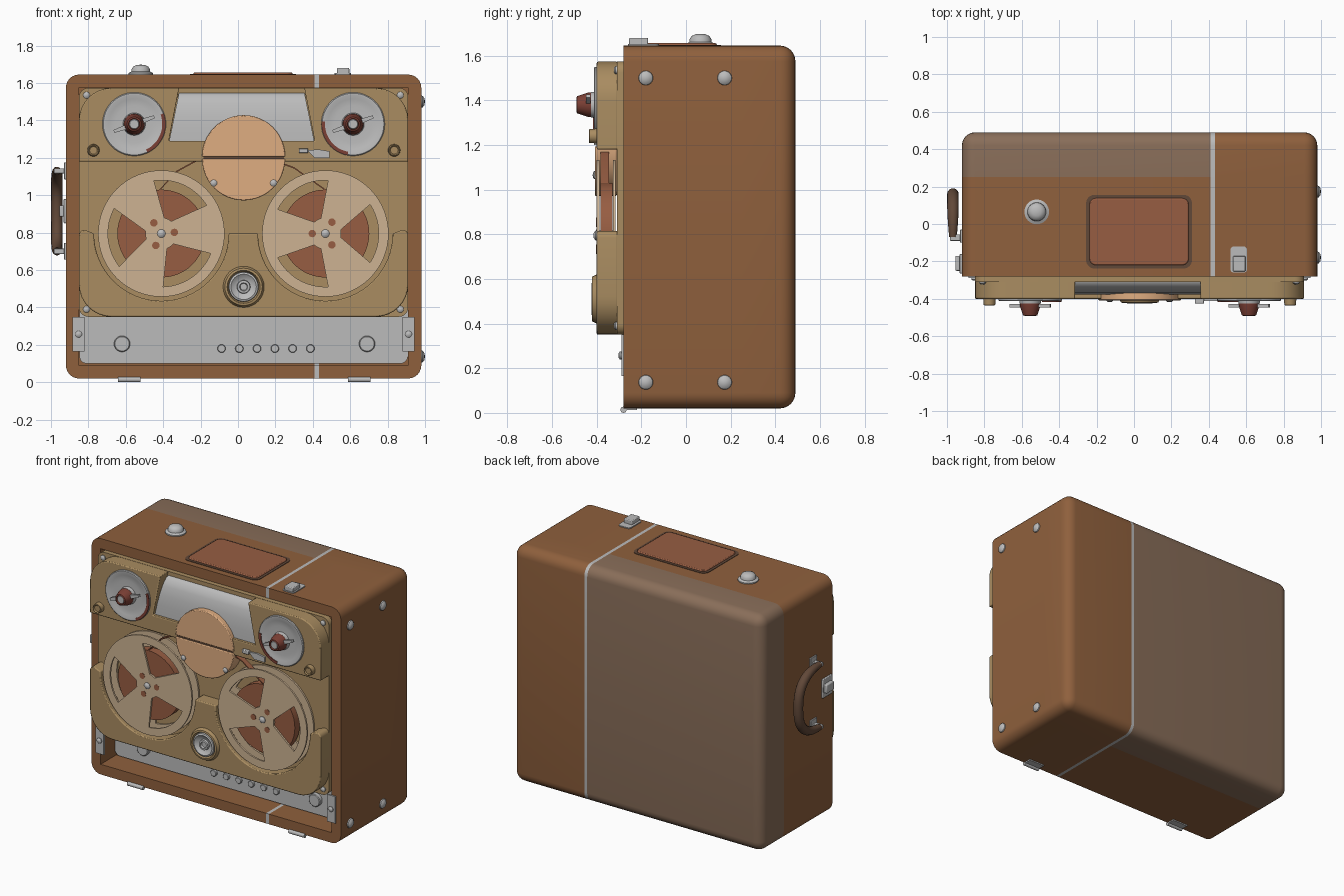
import bpy, bmesh
from math import sin, cos, pi, radians
from mathutils import Vector, Matrix

if "Cube" in bpy.data.objects:
    bpy.data.objects.remove(bpy.data.objects["Cube"])


def mat(name, *rgb):
    m = bpy.data.materials.new(name)
    m.diffuse_color = (*rgb, 1)
    m.use_nodes = True
    m.node_tree.nodes["Principled BSDF"].inputs["Base Color"].default_value = m.diffuse_color
    return m


BROWN = mat("brown_leather", .275, .117, .046)
TAUPE = mat("taupe_cloth", .25, .155, .1)
STEEL = mat("steel", .5, .5, .5)
TAN = mat("tan_plastic", .4, .265, .12)
CREAM = mat("cream_plastic", .61, .45, .29)
PEACH = mat("peach_plastic", .74, .42, .22)
RED = mat("red_brown", .31, .11, .055)
MAROON = mat("maroon", .2, .05, .035)
DARK = mat("dark_brown", .12, .065, .04)


def finish(name, bm, material=None, bevel=0):
    me = bpy.data.meshes.new(name)
    bmesh.ops.recalc_face_normals(bm, faces=bm.faces)
    bm.to_mesh(me)
    bm.free()
    ob = bpy.data.objects.new(name, me)
    bpy.context.collection.objects.link(ob)
    me.materials.append(material or STEEL)
    if bevel:
        b = ob.modifiers.new("bevel", 'BEVEL')
        b.width, b.segments, b.limit_method, b.angle_limit = bevel, 2, 'ANGLE', radians(50)
    return ob


def box(name, x0, x1, y0, y1, z0, z1, material=None, bevel=0):
    bm = bmesh.new()
    bmesh.ops.create_cube(bm, size=1, matrix=Matrix.Translation(((x0 + x1) / 2, (y0 + y1) / 2, (z0 + z1) / 2))
                          @ Matrix.Diagonal((x1 - x0, y1 - y0, z1 - z0, 1)))
    return finish(name, bm, material, bevel)


def lathe(name, loc, axis, profile, material=None, n=32):
    """Revolve (radius, height) points about an axis through loc."""
    bm = bmesh.new()
    rings = [[bm.verts.new((r * cos(2 * pi * i / n), r * sin(2 * pi * i / n), h)) for i in range(n)]
             for r, h in profile]
    for a, b in zip(rings, rings[1:]):
        for i in range(n):
            bm.faces.new((a[i], a[i - 1], b[i - 1], b[i]))
    bmesh.ops.remove_doubles(bm, verts=bm.verts, dist=1e-5)
    rot = Vector((0, 0, 1)).rotation_difference(Vector(axis)).to_matrix().to_4x4()
    bm.transform(Matrix.Translation(loc) @ rot)
    return finish(name, bm, material)


def arc(cx, cz, r, a0, a1, n=8):
    return [(cx + r * cos(radians(a0 + (a1 - a0) * i / n)), cz + r * sin(radians(a0 + (a1 - a0) * i / n)))
            for i in range(n + 1)]


def circle(cx, cz, r, n=48):
    return arc(cx, cz, r, 0, 360, n)[:-1]


def rrect(x0, x1, z0, z1, r):
    return (arc(x1 - r, z1 - r, r, 0, 90) + arc(x0 + r, z1 - r, r, 90, 180)
            + arc(x0 + r, z0 + r, r, 180, 270) + arc(x1 - r, z0 + r, r, 270, 360))


def curve_mesh(cu):
    ob = bpy.data.objects.new("tmp", cu)
    bpy.context.collection.objects.link(ob)
    me = bpy.data.meshes.new_from_object(ob.evaluated_get(bpy.context.evaluated_depsgraph_get()))
    bm = bmesh.new()
    bm.from_mesh(me)
    bpy.data.objects.remove(ob)
    bpy.data.meshes.remove(me)
    bmesh.ops.remove_doubles(bm, verts=bm.verts, dist=1e-5)
    return bm


def prism(name, loops, d0, d1, material=None, bevel=0, up=False):
    """Filled outline (extra loops are holes), extruded along y, or along z if up."""
    cu = bpy.data.curves.new(name, 'CURVE')
    cu.dimensions, cu.fill_mode, cu.extrude = '2D', 'BOTH', (d1 - d0) / 2
    for pts in loops:
        s = cu.splines.new('POLY')
        s.points.add(len(pts) - 1)
        for p, q in zip(s.points, pts):
            p.co = (*q, 0, 1)
        s.use_cyclic_u = True
    bm = curve_mesh(cu)
    if bevel:
        bmesh.ops.dissolve_limit(bm, angle_limit=.01, verts=bm.verts, edges=bm.edges)
    mid = (d0 + d1) / 2
    bm.transform(Matrix.Translation((0, 0, mid)) if up
                 else Matrix.Translation((0, mid, 0)) @ Matrix.Rotation(pi / 2, 4, 'X'))
    return finish(name, bm, material, bevel)


def screw(name, x, y, z, r=.018):
    lathe(name, (x, y, z), (0, -1, 0), [(r, 0), (r, .006), (r * .6, .012), (0, .013)], n=16)


# Case: rounded box with a front recess, metal band and cloth back
bm = bmesh.new()
bmesh.ops.create_cube(bm, size=1, matrix=Matrix.Translation((.03, .105, .8325)) @ Matrix.Diagonal((1.9, .77, 1.625, 1)))
edges = [e for e in bm.edges if not all(v.co.y < 0 for v in e.verts)]
bmesh.ops.bevel(bm, geom=edges, offset=.07, segments=6, profile=.5, affect='EDGES')
bm.normal_update()
front = max((f for f in bm.faces if f.normal.y < -.9), key=lambda f: f.calc_area())
bmesh.ops.inset_region(bm, faces=[front], thickness=.07)
pushed = bmesh.ops.extrude_discrete_faces(bm, faces=[front])['faces']
bmesh.ops.translate(bm, vec=(0, .17, 0), verts=pushed[0].verts)
for co, no in (((.41, 0, 0), (1, 0, 0)), ((.432, 0, 0), (1, 0, 0)), ((0, .25, 0), (0, 1, 0))):
    bmesh.ops.bisect_plane(bm, geom=bm.verts[:] + bm.edges[:] + bm.faces[:], plane_co=co, plane_no=no)
for f in bm.faces:
    c = f.calc_center_median()
    f.material_index = 2 if .41 < c.x < .432 else 1 if c.x < .41 and c.y > .25 else 0
case = finish("case", bm, BROWN)
case.data.materials.append(TAUPE)
case.data.materials.append(STEEL)

# Recessed control strip with dials and buttons
prism("control_strip", [rrect(-.848, .908, .1, .45, .04)], -.13, -.112)
for x in (-.62, .69):
    lathe("control_dial", (x, -.13, .205), (0, -1, 0), [(.043, 0), (.043, .024), (.038, .028), (0, .028)])
for i in range(6):
    lathe("push_button", (-.088 + i * .095, -.13, .18), (0, -1, 0), [(.022, 0), (.022, .012), (.019, .015), (0, .015)], n=20)
for x in (-.852, .912):
    box("front_bracket", x - .032, x + .032, -.29, -.278, .165, .35)
    screw("bracket_screw", x, -.29, .257)

# Deck: base plate with raised lower and upper covers
prism("deck_plate", [rrect(-.85, .91, .35, 1.574, .05)], -.31, -.27, TAN)
for x in (-.81, .868):
    for z in (.39, 1.535):
        screw("deck_screw", x, -.31, z)
LX, RX, RZ = -.41, .467, .795
prism("lower_cover", [arc(-.677, .523, .173, 180, 270) + arc(.737, .523, .173, -90, 0)
                      + arc(.88, .785, .03, 0, 90, 4) + arc(RX, RZ, .36, 0, -180, 32)
                      + arc(LX, RZ, .36, 0, -180, 32) + arc(-.82, .785, .03, 90, 180, 4)],
      -.4, -.305, TAN, .006)
prism("upper_cover", [[(-.85, 1.18), (.91, 1.18)] + arc(.737, 1.4, .173, 0, 90)
                      + [(.355, 1.573), (.41, 1.29), (-.37, 1.29), (-.315, 1.573)]
                      + arc(-.677, 1.4, .173, 90, 180)], -.4, -.305, TAN, .006)

# Curved grey window between the dials: a solid rolled profile, narrowing to the top
bm = bmesh.new()
rows = []
for y, z in ((-.378, 1.28), (-.376, 1.36), (-.368, 1.43), (-.354, 1.49), (-.334, 1.53), (-.305, 1.55)):
    w = .055 * (z - 1.28) / .27
    rows.append([bm.verts.new(p) for p in ((-.37 + w, y, z), (.41 - w, y, z), (.41 - w, -.3, z), (-.37 + w, -.3, z))])
for a, b in zip(rows, rows[1:]):
    for i in range(4):
        bm.faces.new((a[i - 1], a[i], b[i], b[i - 1]))
bm.faces.new(rows[0])
bm.faces.new(rows[-1])
finish("curved_window", bm)

# Tape reels
for side, cx, turn in (("left", LX, 65), ("right", RX, 0)):
    holes = []
    for k in range(3):
        a = turn + 120 * k
        holes.append(arc(cx, RZ, .285, a - 33, a + 33, 12) + arc(cx, RZ, .085, a + 14, a - 14, 4))
    for y in (-.4, -.328):
        prism(side + "_reel_flange", [circle(cx, RZ, .338, 64)] + holes, y, y + .012, CREAM)
    prism(side + "_tape_pack", [circle(cx, RZ, .235)], -.384, -.33, RED)
    for k in range(3):
        a = radians(turn + 60 + 120 * k)
        lathe("reel_hub_hole", (cx + .07 * cos(a), -.4, RZ + .07 * sin(a)), (0, -1, 0), [(.02, 0), (.02, .002), (0, .002)], RED, 16)
    lathe(side + "_spindle", (cx, -.32, RZ), (0, -1, 0), [(.022, 0), (.022, .085), (.012, .093), (0, .095)], n=16)

# Round head cover in two halves, with guides and tape
HX, HZ = .03, 1.2
prism("head_cover_top", [arc(HX, HZ + .006, .222, 0, 180, 24)], -.408, -.31, PEACH, .005)
prism("head_cover_bottom", [arc(HX, HZ - .006, .222, 180, 360, 24)], -.408, -.31, PEACH, .005)
box("head_slot", HX - .215, HX + .215, -.4, -.31, HZ - .008, HZ + .008, DARK)
for x in (-.13, .19):
    screw("head_screw", x, -.405, 1.065)
path = [(-.42, 1.03), (-.33, 1.13), (-.22, 1.19), (-.1, 1.21), (.14, 1.21), (.3, 1.15), (.47, 1.03)]
prism("tape_ribbon", [path + [(x, z - .008) for x, z in reversed(path)]], -.384, -.345, RED)
prism("lever_arm", [[(.37, 1.24), (.41, 1.2), (.49, 1.2), (.49, 1.235), (.43, 1.245)]], -.412, -.4)
box("lever_tip", .325, .375, -.425, -.4, 1.225, 1.25, None, .004)

# Two rotary dials with red knobs and pointers
for side, x, tilt in (("left", -.555, 20), ("right", .615, 20)):
    lathe(side + "_dial_dish", (x, -.4, 1.38), (0, -1, 0),
          [(.17, -.01), (.17, .008), (.165, .013), (.155, .013), (.135, .006), (.1, .003), (.06, .003), (.056, .026), (0, .026)], n=48)
    a = -65 if side == "left" else 175
    prism(side + "_dial_mark", [arc(x, 1.38, .168, a, a + 85, 16) + arc(x, 1.38, .15, a + 85, a, 16)], -.416, -.405, MAROON)
    lathe(side + "_dial_knob", (x, -.42, 1.38), (0, -1, 0),
          [(.056, 0), (.054, .02), (.038, .068), (.03, .071), (.028, .06), (0, .06)], MAROON)
    lathe(side + "_dial_cap", (x, -.48, 1.38), (0, -1, 0), [(.027, 0), (.024, .006), (0, .006)], n=20)
    t = radians(tilt)
    bar = [(-.115, -.008), (0, -.016), (.115, -.008), (.115, .008), (0, .016), (-.115, .008)]
    prism(side + "_pointer", [[(x + u * cos(t) - v * sin(t), 1.38 + u * sin(t) + v * cos(t)) for u, v in bar]], -.447, -.428)
for x in (-.773, .835):
    lathe("small_knob", (x, -.4, 1.24), (0, -1, 0), [(.033, 0), (.031, .033), (.026, .035), (.02, .028), (0, .028)], TAN, 24)

# Central control knob with flared collar
lathe("knob_collar", (.03, -.4, .51), (0, -1, 0), [(.11, 0), (.1, .02), (.088, .022), (.08, .004)], TAN)
lathe("centre_knob", (.03, -.4, .51), (0, -1, 0),
      [(.08, 0), (.078, .02), (.068, .024), (.05, .01), (.036, .006), (.034, .02), (.022, .022), (.018, .01), (0, .01)])

# Top: foot, inset pocket and latch
lathe("top_knob", (-.52, .065, 1.643), (0, 0, 1),
      [(.066, 0), (.066, .01), (.05, .018), (.048, .032), (.04, .045), (.022, .053), (0, .055)])
prism("pocket_frame", [rrect(-.256, .31, -.238, .156, .045), rrect(-.238, .292, -.22, .138, .035)], 1.64, 1.648, DARK, up=True)
prism("pocket_panel", [rrect(-.238, .292, -.22, .138, .035)], 1.635, 1.656, RED, .006, up=True)
prism("latch_plate", [rrect(.515, .605, -.26, -.12, .02)], 1.64, 1.652, up=True)
box("latch_block", .53, .595, -.255, -.17, 1.648, 1.68, None, .005)

# Side feet
for y in (-.18, .173):
    for z in (.137, 1.5):
        lathe("side_foot", (.978, y, z), (1, 0, 0), [(.033, 0), (.031, .009), (.02, .018), (0, .022)], n=24)

# Carrying handle with mounts, and side latch
cu = bpy.data.curves.new("handle", 'CURVE')
cu.dimensions, cu.bevel_depth, cu.bevel_resolution, cu.use_fill_caps = '3D', .031, 5, True
s = cu.splines.new('NURBS')
hp = [(-.07, .7), (.04, .7), (.15, .77), (.165, .915), (.15, 1.06), (.04, 1.13), (-.07, 1.13)]
s.points.add(len(hp) - 1)
for p, (y, z) in zip(s.points, hp):
    p.co, p.radius = (-.968, y, z, 1), (.65 if y < 0 else 1)
s.use_endpoint_u, s.order_u, s.resolution_u = True, 4, 6
finish("carry_handle", curve_mesh(cu), DARK)
for z in (.7, 1.13):
    box("handle_plate", -.93, -.918, -.1, -.03, z - .045, z + .045, None, .003)
    box("handle_lug", -.985, -.92, -.09, -.055, z - .014, z + .014, None, .004)
box("side_latch_plate", -.932, -.918, -.265, -.16, .85, .98, None, .004)
box("side_latch", -.955, -.92, -.25, -.17, .885, .945, None, .006)

# Lid hinges on the bottom front edge
for x in (-.582, .648):
    lathe("hinge_barrel", (x - .06, -.28, .014), (1, 0, 0), [(0, 0), (.014, 0), (.014, .12), (0, .12)], n=16)
    box("hinge_leaf", x - .06, x + .06, -.28, -.22, .012, .022)

for ob in bpy.context.scene.objects:
    ob.select_set(True)
bpy.context.view_layer.objects.active = case
bpy.ops.object.shade_smooth_by_angle(angle=radians(35))
